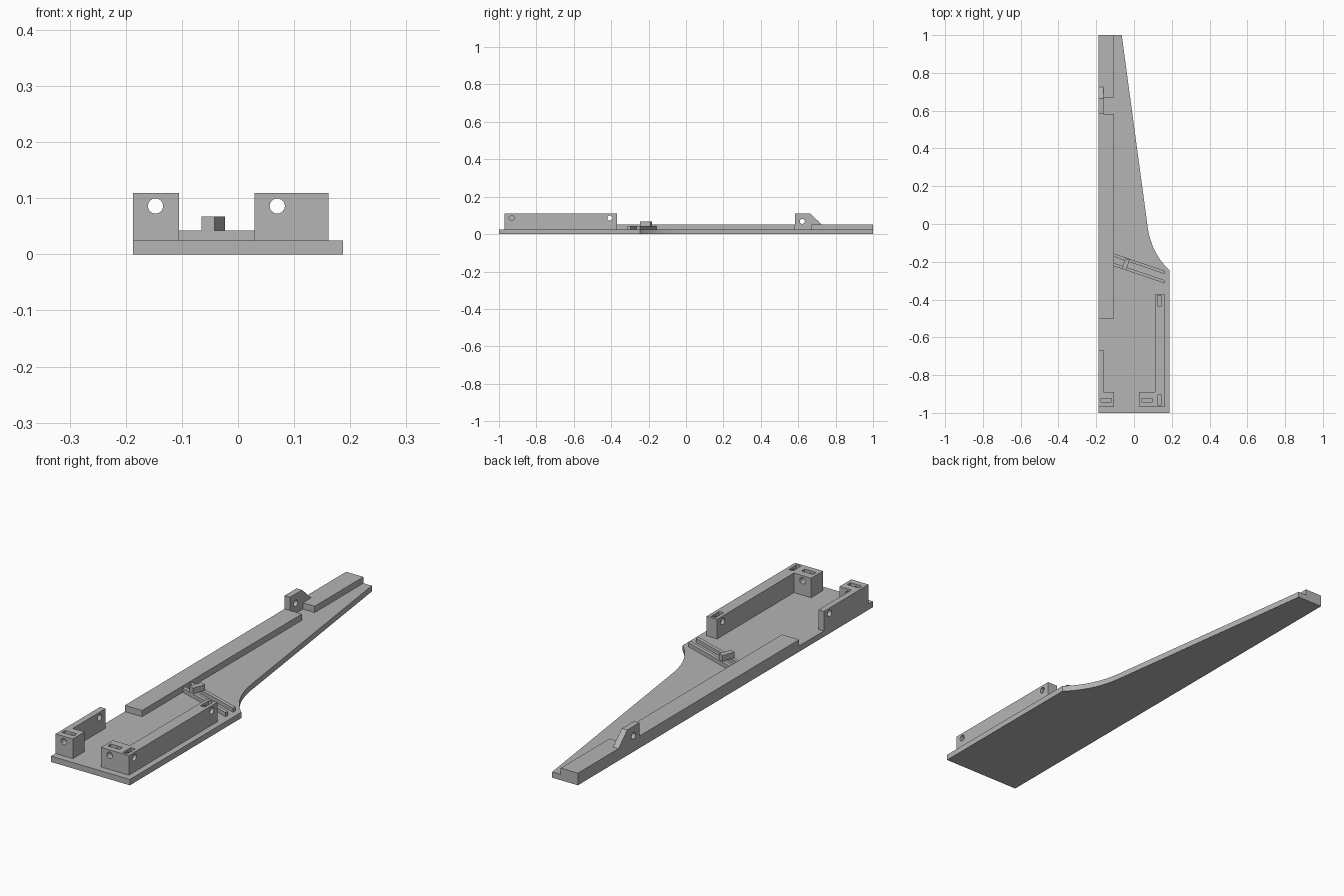
import bpy, bmesh, math
from mathutils import Matrix, Vector

cube = bpy.data.objects.get("Cube")
if cube:
    bpy.data.objects.remove(cube, do_unlink=True)

GREY = (0.46, 0.46, 0.46, 1)
mat = bpy.data.materials.new("light grey plastic")
mat.use_nodes = True
mat.diffuse_color = GREY
mat.node_tree.nodes["Principled BSDF"].inputs["Base Color"].default_value = GREY

BASE, BAR, RAIL, TOP = 0.025, 0.042, 0.052, 0.109
LEFT, HOLE_Z = -0.187, 0.086


def make(name, bm):
    bmesh.ops.recalc_face_normals(bm, faces=bm.faces)
    mesh = bpy.data.meshes.new(name)
    bm.to_mesh(mesh)
    bm.free()
    mesh.materials.append(mat)
    obj = bpy.data.objects.new(name, mesh)
    bpy.context.collection.objects.link(obj)
    return obj


def extrude(name, outline, start, end, axis="z"):
    """Extrude a flat outline along z (x, y points) or along x (y, z points)."""
    bm = bmesh.new()
    place = (lambda p: (p[0], p[1], start)) if axis == "z" else (lambda p: (start, p[0], p[1]))
    step = Vector((0, 0, end - start)) if axis == "z" else Vector((end - start, 0, 0))
    face = bm.faces.new([bm.verts.new(place(p)) for p in outline])
    result = bmesh.ops.extrude_face_region(bm, geom=[face])
    verts = [v for v in result["geom"] if isinstance(v, bmesh.types.BMVert)]
    bmesh.ops.translate(bm, verts=verts, vec=step)
    return make(name, bm)


def box(name, x0, x1, y0, y1, z0, z1):
    return extrude(name, [(x0, y0), (x1, y0), (x1, y1), (x0, y1)], z0, z1)


def cylinder(centre, length, axis, radius=0.0135):
    bm = bmesh.new()
    turn = Matrix.Rotation(math.pi / 2, 4, "Y" if axis == "x" else "X")
    bmesh.ops.create_cone(bm, cap_ends=True, segments=32, radius1=radius, radius2=radius,
                          depth=length, matrix=Matrix.Translation(centre) @ turn)
    return make("hole_cutter", bm)


def cut(obj, cutters):
    for cutter in cutters:
        mod = obj.modifiers.new("cut", "BOOLEAN")
        mod.operation, mod.solver, mod.object = "DIFFERENCE", "EXACT", cutter
        bpy.context.view_layer.objects.active = obj
        bpy.ops.object.modifier_apply(modifier=mod.name)
        bpy.data.objects.remove(cutter, do_unlink=True)


def slot(cx, cy, along):
    """Narrow nut pocket sunk from the top of a bracket."""
    w, d = (0.0275, 0.0105) if along == "x" else (0.0105, 0.0275)
    return box("slot_cutter", cx - w, cx + w, cy - d, cy + d, 0.06, TOP + 0.02)


# Base plate: straight left edge, hollow curve running into a long taper
p0, p1, p2 = Vector((0.187, -0.245)), Vector((0.093, -0.155)), Vector((0.073, -0.02))
curve = [p0 * (1 - t) ** 2 + p1 * 2 * t * (1 - t) + p2 * t * t for t in (i / 14 for i in range(15))]
extrude("base_plate", [(LEFT, -1), (0.187, -1), *curve, (-0.065, 1), (LEFT, 1)], 0, BASE)

# Raised rail in two lengths
box("long_rail", LEFT, -0.105, -0.5, 0.583, BASE, RAIL)
extrude("tip_rail", [(-0.161, 0.67), (-0.105, 0.67), (-0.105, 1), (LEFT, 1), (LEFT, 0.725),
                     (-0.161, 0.725)], BASE, RAIL)

# Sloped pivot tab between the rails
tab = extrude("pivot_tab", [(0.583, BASE), (0.725, BASE), (0.725, RAIL), (0.665, TOP), (0.583, TOP)],
              LEFT, -0.161, "x")
cut(tab, [cylinder((-0.175, 0.622, 0.068), 0.1, "x")])

# Corner brackets with bolt holes and nut pockets
left = extrude("left_bracket", [(LEFT, -0.97), (-0.105, -0.97), (-0.105, -0.89), (-0.161, -0.89),
                                (-0.161, -0.667), (LEFT, -0.667)], BASE, TOP)
cut(left, [cylinder((-0.147, -0.93, HOLE_Z), 0.2, "y"),
           cylinder((-0.175, -0.707, HOLE_Z), 0.1, "x"),
           slot(-0.147, -0.933, "x")])

right = extrude("right_bracket", [(0.029, -0.97), (0.161, -0.97), (0.161, -0.37), (0.111, -0.37),
                                  (0.111, -0.89), (0.029, -0.89)], BASE, TOP)
cut(right, [cylinder((0.07, -0.93, HOLE_Z), 0.2, "y"),
            cylinder((0.136, -0.407, HOLE_Z), 0.2, "x"),
            cylinder((0.16, -0.932, HOLE_Z), 0.1, "x"),
            slot(0.07, -0.933, "x"), slot(0.136, -0.932, "y"), slot(0.136, -0.407, "y")])

# Pair of slanted guide bars with a small bridge across them
for name, y in (("rear_guide_bar", -0.157), ("front_guide_bar", -0.207)):
    extrude(name, [(-0.105, y), (-0.105, y - 0.017), (0.161, y - 0.107), (0.161, y - 0.09)], BASE, BAR)
corner, along, across = Vector((-0.065, -0.237)), Vector((0.023, -0.008)), Vector((0.019, 0.055))
extrude("guide_bridge", [corner, corner + along, corner + along + across, corner + across], BAR, 0.067)
